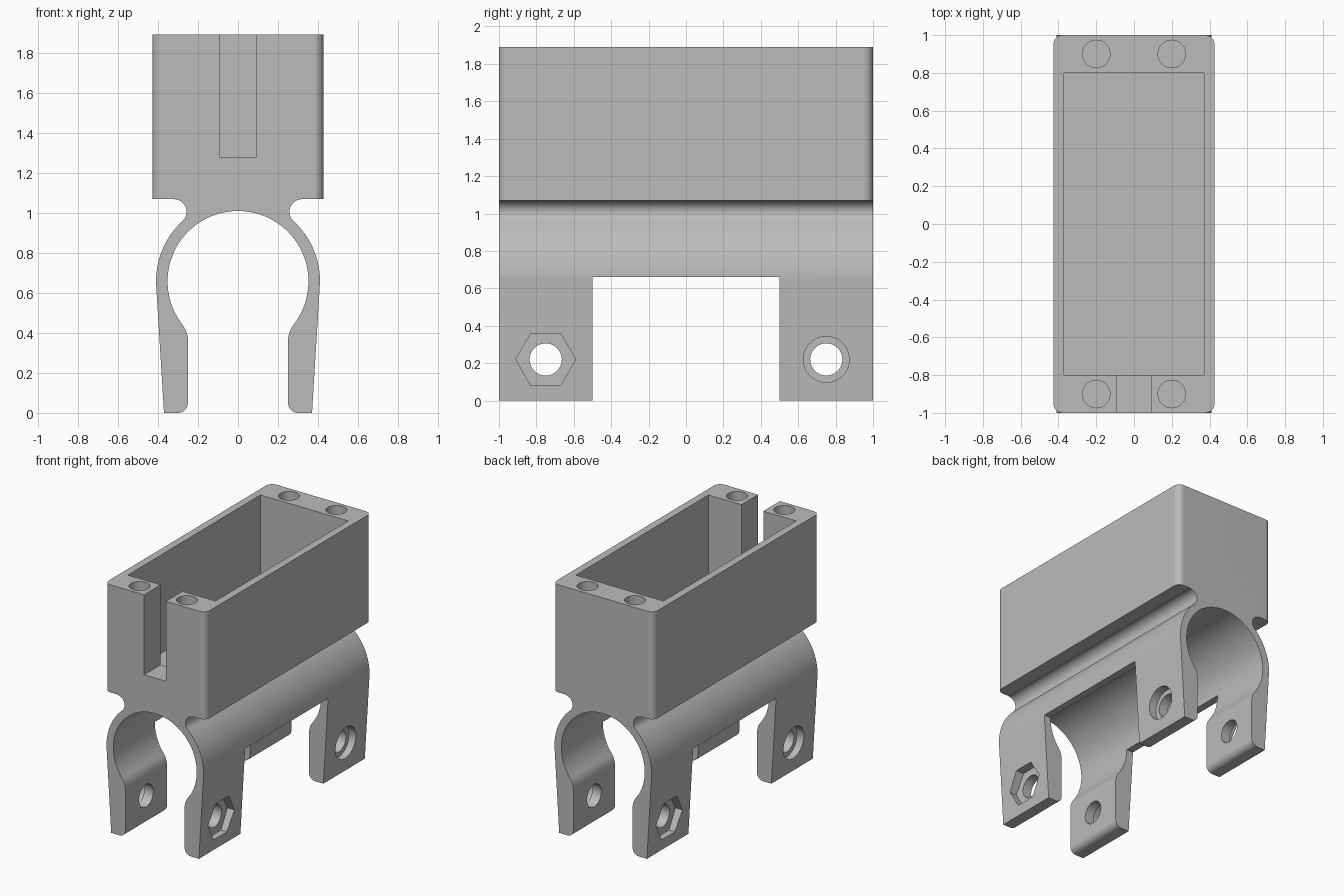
import bpy
import bmesh
from math import cos, sin, radians

cube = bpy.data.objects.get("Cube")
if cube:
    bpy.data.objects.remove(cube, do_unlink=True)

grey = bpy.data.materials.new("plain grey")
grey.use_nodes = True
grey.diffuse_color = (0.5, 0.5, 0.5, 1)
grey.node_tree.nodes["Principled BSDF"].inputs["Base Color"].default_value = (0.5, 0.5, 0.5, 1)


def arc(cx, cy, r, start, end, steps):
    angles = [radians(start + (end - start) * i / steps) for i in range(steps + 1)]
    return [(cx + r * cos(a), cy + r * sin(a)) for a in angles]


def circle(cx, cy, r, sides=40):
    return arc(cx, cy, r, 0, 360, sides)[:-1]


def rect(x0, x1, y0, y1):
    return [(x0, y0), (x1, y0), (x1, y1), (x0, y1)]


def prism(name, outline, axis, low, high):
    """Extrude a flat outline along one axis."""
    place = {"x": lambda a, b, d: (d, a, b),
             "y": lambda a, b, d: (a, d, b),
             "z": lambda a, b, d: (a, b, d)}[axis]
    bm = bmesh.new()
    face = bm.faces.new([bm.verts.new(place(a, b, low)) for a, b in outline])
    moved = bmesh.ops.extrude_face_region(bm, geom=[face])["geom"]
    bmesh.ops.translate(bm, vec=place(0, 0, high - low),
                        verts=[v for v in moved if isinstance(v, bmesh.types.BMVert)])
    bmesh.ops.recalc_face_normals(bm, faces=bm.faces)
    mesh = bpy.data.meshes.new(name)
    bm.to_mesh(mesh)
    bm.free()
    mesh.materials.append(grey)
    obj = bpy.data.objects.new(name, mesh)
    bpy.context.collection.objects.link(obj)
    return obj


def combine(target, other, operation):
    """Apply a boolean and discard the helper."""
    mod = target.modifiers.new("boolean", "BOOLEAN")
    mod.operation, mod.solver, mod.object = operation, "EXACT", other
    bpy.context.view_layer.objects.active = target
    bpy.ops.object.modifier_apply(modifier=mod.name)
    bpy.data.objects.remove(other, do_unlink=True)


def cut(outline, axis, low, high):
    combine(body, prism("cutter", outline, axis, low, high), "DIFFERENCE")


# Rounded housing block
W, R = 0.427, 0.05
corners = [(1, 1, 0), (-1, 1, 90), (-1, -1, 180), (1, -1, 270)]
outline = []
for sx, sy, a in corners:
    outline += arc(sx * (W - R), sy * (1 - R), R, a, a + 90, 8)
body = prism("clamp_housing", outline, "z", 1.07, 1.89)

# Tube clamp: outer side with neck groove, inner side with lip and foot
RING_Z = 0.657
outer = [(0.37, 0)] + arc(0, RING_Z, 0.41, 0, 47.4, 16)
outer += arc(0.32, 1.005, 0.063, 227.4, 90, 16)[1:] + [(0.32, 1.1)]
inner = arc(0, RING_Z, 0.352, 90, -37.9, 36)
inner += arc(0.381, 0.36, 0.131, 142.1, 180, 10)[1:]
inner += arc(0.3, 0.05, 0.05, 180, 270, 8)


def mirrored(points):
    return [(-x, z) for x, z in reversed(points)]


profile = outer + mirrored(outer) + mirrored(inner) + inner[1:]
clamp = prism("clamp", profile, "y", -1, 1)
combine(body, clamp, "UNION")

# Gap between the front and rear legs
cut(rect(-0.5, 0.5, -0.2, 0.66), "x", -1, 1)

# Open compartment and front cable slot
cut(rect(-0.37, 0.37, -0.8, 0.8), "z", 1.14, 2.1)
cut(rect(-0.092, 0.092, 1.28, 2), "y", -1.2, -0.7)

# Lid screw holes
for x in (-0.2, 0.2):
    for y in (-0.9, 0.9):
        cut(circle(x, y, 0.073), "z", 1.4, 2)

# Bolt holes with a hexagonal nut recess on one side and a round one on the other
BOLT_Z = 0.22
for side in (-1, 1):
    y = -0.75 * side
    cut(circle(y, BOLT_Z, 0.086), "x", -0.6, 0.6)
    near, far = sorted((side * 0.325, side * 0.6))
    cut(circle(y, BOLT_Z, 0.16, 6), "x", near, far)
    cut(circle(-y, BOLT_Z, 0.123), "x", near, far)

# Smooth rounds with crisp edges
bpy.ops.object.select_all(action="DESELECT")
body.select_set(True)
bpy.context.view_layer.objects.active = body
bpy.ops.object.shade_smooth_by_angle(angle=radians(25))
weighted = body.modifiers.new("weighted normals", "WEIGHTED_NORMAL")
weighted.keep_sharp = True
